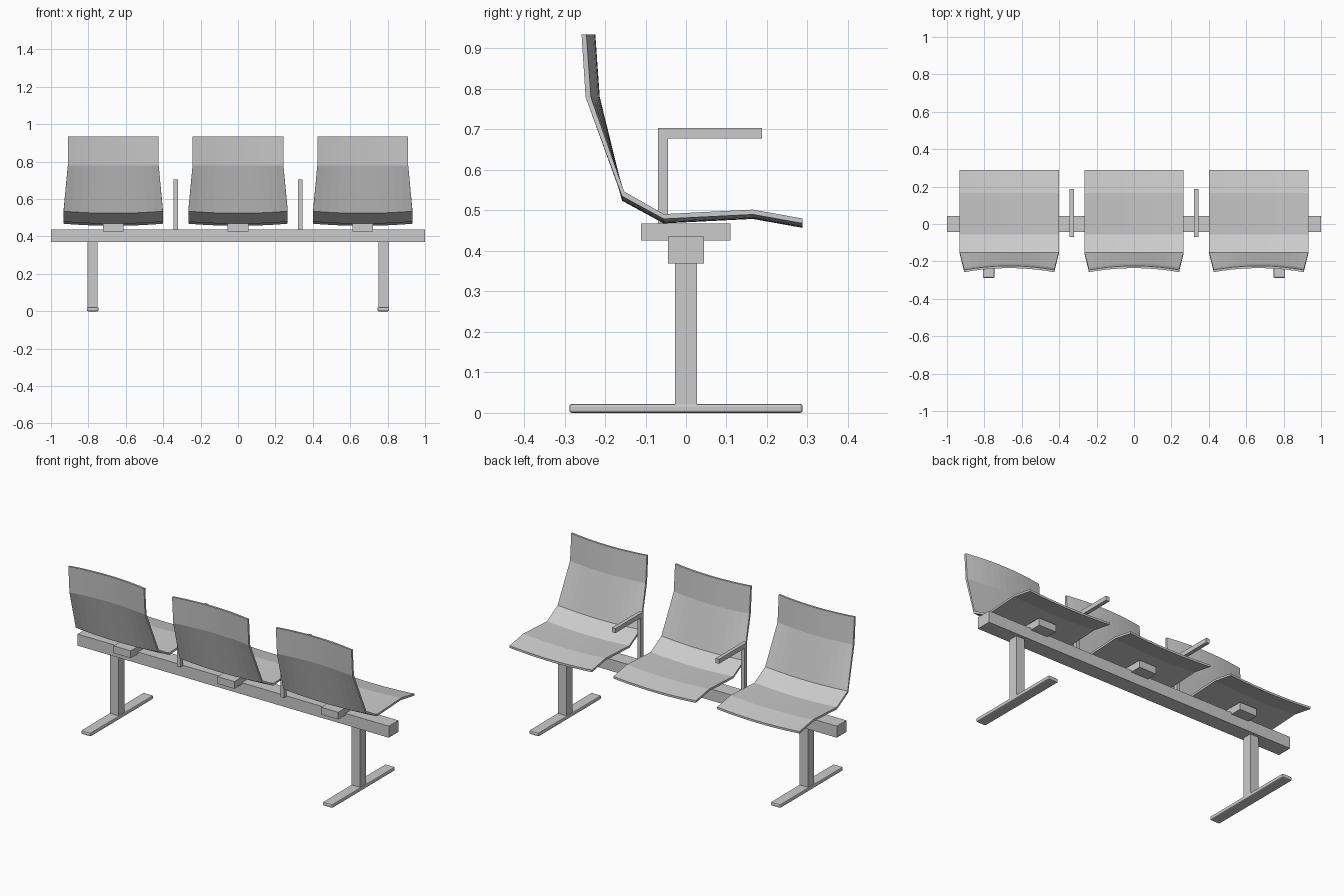
import bpy
import bmesh
from mathutils import Vector

cube = bpy.data.objects.get("Cube")
if cube:
    bpy.data.objects.remove(cube, do_unlink=True)

grey = bpy.data.materials.new("light grey")
grey.use_nodes = True
grey.diffuse_color = (0.6, 0.6, 0.6, 1)
grey.node_tree.nodes["Principled BSDF"].inputs["Base Color"].default_value = (0.6, 0.6, 0.6, 1)


def finish(name, bm):
    bmesh.ops.recalc_face_normals(bm, faces=bm.faces)
    mesh = bpy.data.meshes.new(name)
    bm.to_mesh(mesh)
    bm.free()
    mesh.materials.append(grey)
    obj = bpy.data.objects.new(name, mesh)
    bpy.context.collection.objects.link(obj)
    return obj


def box(name, x, half_x, y, z, bevel=0):
    """Box centred on x, spanning the (min, max) pairs y and z."""
    bm = bmesh.new()
    bmesh.ops.create_cube(bm, size=1)
    size = Vector((2 * half_x, y[1] - y[0], z[1] - z[0]))
    centre = Vector((x, sum(y) / 2, sum(z) / 2))
    bmesh.ops.scale(bm, vec=size, verts=bm.verts)
    bmesh.ops.translate(bm, vec=centre, verts=bm.verts)
    if bevel:
        bmesh.ops.bevel(bm, geom=bm.edges[:], offset=bevel, segments=2,
                        profile=0.5, affect='EDGES')
    return finish(name, bm)


# Shell stations from seat edge to top of back:
# (edge point yz, half width, centre bow yz, thickness yz)
SAG, DOWN = (0, -0.011), (0, -0.012)
STATIONS = [
    ((0.288, 0.480), 0.265, SAG, DOWN),
    ((0.165, 0.502), 0.265, SAG, DOWN),
    ((-0.055, 0.491), 0.265, SAG, DOWN),
    ((-0.153, 0.547), 0.265, SAG, (-0.005, -0.012)),
    ((-0.235, 0.780), 0.243, (0.022, 0), (-0.013, 0)),
    ((-0.246, 0.935), 0.243, (0.022, 0), (-0.012, 0)),
]
COLUMNS = 12


def shell(name, x):
    """Thin bent seat and back, bowed across its width."""
    bm = bmesh.new()
    layers = []
    for side in (0, 1):
        grid = []
        for (y, z), half, bow, thick in STATIONS:
            row = []
            for c in range(COLUMNS + 1):
                t = 2 * c / COLUMNS - 1
                k = 1 - t * t
                row.append(bm.verts.new((x + half * t,
                                         y + k * bow[0] + side * thick[0],
                                         z + k * bow[1] + side * thick[1])))
            grid.append(row)
        layers.append(grid)
        for a, b in zip(grid, grid[1:]):
            for c in range(COLUMNS):
                bm.faces.new((a[c], a[c + 1], b[c + 1], b[c]))
    # Close the rim between the two layers
    inner, outer = layers
    rims = [(inner[i], outer[i]) for i in (0, -1)]
    rims += [([r[i] for r in inner], [r[i] for r in outer]) for i in (0, -1)]
    for p, q in rims:
        for i in range(len(p) - 1):
            bm.faces.new((p[i], p[i + 1], q[i + 1], q[i]))
    return finish(name, bm)


# Main beam
box("beam", 0, 1.0, (-0.044, 0.044), (0.369, 0.436))

# Seats with their mounting brackets
for label, x in (("right", -0.667), ("middle", 0), ("left", 0.667)):
    shell(label + "_seat_shell", x)
    box(label + "_seat_bracket", x, 0.055, (-0.111, 0.11), (0.426, 0.468))

# Legs, feet and armrests on both sides
for label, s in (("right", -1), ("left", 1)):
    box(label + "_leg", s * 0.777, 0.027, (-0.027, 0.027), (0.018, 0.37))
    box(label + "_foot", s * 0.777, 0.031, (-0.288, 0.288), (0, 0.022), 0.006)
    box(label + "_armrest_post", s * 0.333, 0.011, (-0.069, -0.044), (0.434, 0.678))
    box(label + "_armrest", s * 0.333, 0.011, (-0.069, 0.188), (0.678, 0.704))
